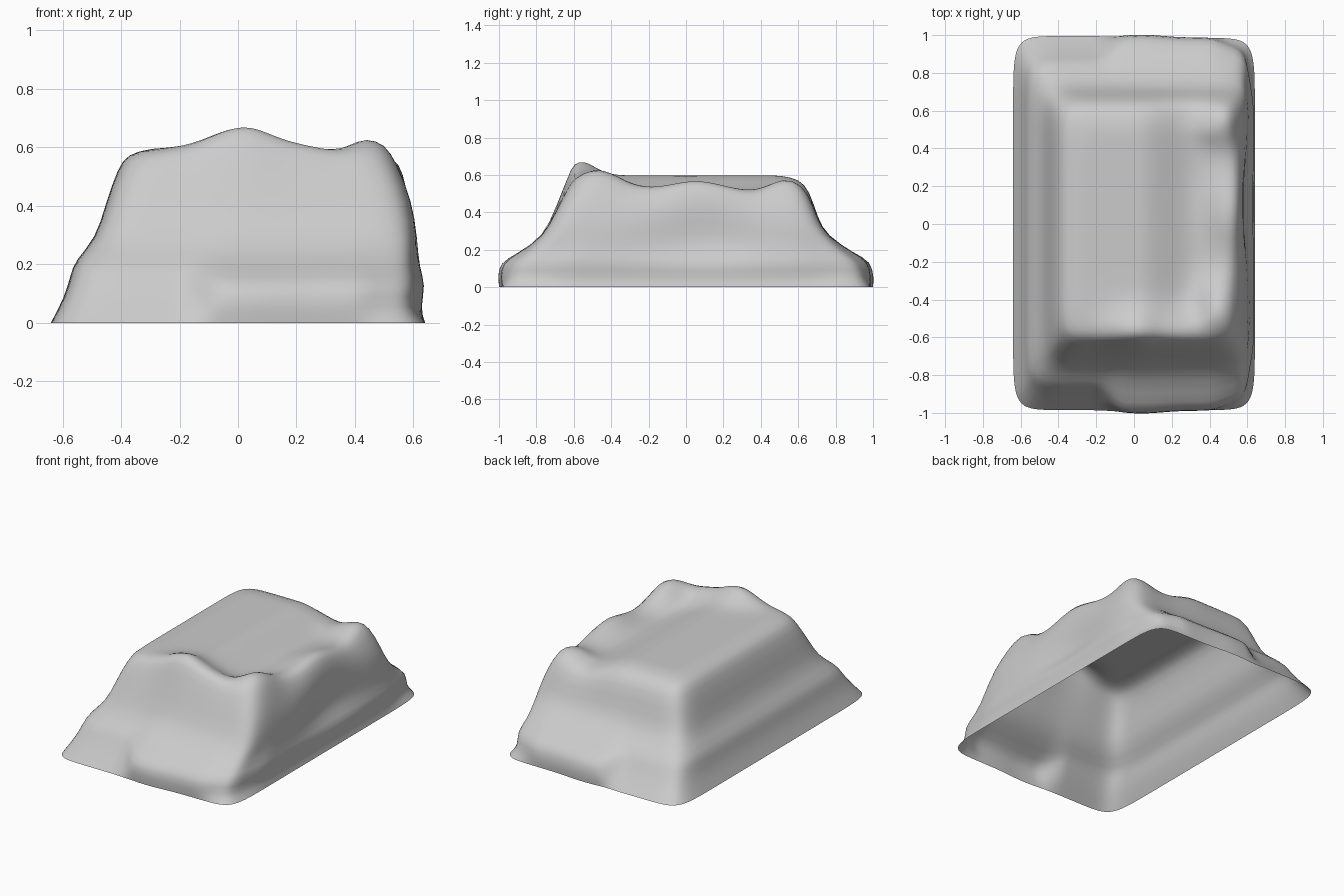
import bpy, bmesh, math

if "Cube" in bpy.data.objects:
    bpy.data.objects.remove(bpy.data.objects["Cube"])

# Wall profiles, bottom to top: (outward distance, height)
LEFT = [(.64, .0), (.592, .09), (.572, .165), (.558, .212), (.485, .29), (.455, .40), (.41, .535), (.375, .58), (.31, .595)]
RIGHT = [(.64, .0), (.622, .05), (.643, .13), (.62, .19), (.615, .29), (.595, .42), (.545, .53), (.505, .59), (.45, .60)]
FRONT_L = [(.985, .0), (.915, .09), (.868, .165), (.842, .205), (.76, .27), (.70, .40), (.63, .535), (.60, .585), (.54, .60)]
FRONT_R = [(.985, .0), (.99, .05), (.985, .13), (.90, .18), (.76, .27), (.70, .40), (.63, .535), (.60, .585), (.54, .60)]
BACK_L = [(.995, .0), (.92, .09), (.875, .165), (.85, .205), (.75, .28), (.705, .37), (.66, .52), (.605, .58), (.52, .597)]
BACK_R = [(.985, .0), (.99, .05), (.975, .14), (.90, .18), (.75, .28), (.705, .37), (.66, .52), (.605, .58), (.52, .597)]
SIDE = 28


def smooth(a, b, t):
    t = min(1, max(0, (t - a) / (b - a)))
    return t * t * (3 - 2 * t)


def mix(a, b, t):
    return a + (b - a) * t


def bump(x, y, cx, cy, rx, ry):
    return math.exp(-((x - cx) / rx) ** 2 - ((y - cy) / ry) ** 2)


# Crumpled top: flat on the left, sunken right with raised rim lumps
def top_height(x, y):
    h = .597 - .09 * smooth(.02, .35, x)
    h += .09 * bump(x, y, .01, -.60, .15, .13)
    h += .085 * bump(x, y, .27, -.60, .15, .13)
    h += .125 * bump(x, y, .47, -.47, .13, .17)
    h += .07 * bump(x, y, .53, .05, .14, .22)
    h += .09 * bump(x, y, .48, .55, .15, .12)
    h += .01 * bump(x, y, .53, -.25, .12, .12)
    return h


# Rounded square outline, spaced evenly along each side
def outline(n):
    pts = []
    for i in range(4 * SIDE):
        k, t = divmod(i, SIDE)
        a, b = 1, -1 + 2 * t / SIDE
        for _ in range(k):
            a, b = -b, a
        s = (abs(a) ** n + abs(b) ** n) ** (-1 / n)
        pts.append((a * s, b * s))
    return pts


def wall_point(u, v, i):
    s = smooth(-.36, -.14, u)
    fy, fz = (mix(FRONT_L[i][j], FRONT_R[i][j], s) for j in (0, 1))
    by, bz = (mix(BACK_L[i][j], BACK_R[i][j], s) for j in (0, 1))
    x = mix(-LEFT[i][0], RIGHT[i][0], (u + 1) / 2)
    y = mix(-fy, by, (v + 1) / 2)
    w = abs(u) ** 8 / (abs(u) ** 8 + abs(v) ** 8)
    z = mix(bz if v > 0 else fz, RIGHT[i][1] if u > 0 else LEFT[i][1], w)
    # slight bow of the front and back edges
    if i < 3 and abs(v) > .9:
        y += math.copysign(.015, v) * bump(x, 0, .04, 0, .15, 1)
    # flared foot at the right-hand corners
    if u > 0 and 0 < i < 4:
        f = 1 - .035 * smooth(.6, .87, abs(u * v))
        x, y = x * f, y * f
    # dent low on the right wall, slight bulge above it
    if u > .8:
        x += (0, 0, 0, -.035, -.045, -.01, .02, .03, .03)[i] * bump(0, y, 0, .1, 1, .3)
    h = top_height(x, y) if i > 6 else top_height(
        mix(-LEFT[7][0], RIGHT[7][0], (u + 1) / 2), mix(-FRONT_R[7][0], BACK_R[7][0], (v + 1) / 2))
    return x, y, z * (1 + (h / .6 - 1) * (z / .6) ** 3)


bm = bmesh.new()
rings = []
levels = len(LEFT)
for i in range(levels):
    rings.append([bm.verts.new(wall_point(u, v, i)) for u, v in outline(14 - i * .6)])

# Top surface: rings shrinking toward the centre
rim = [v.co.copy() for v in rings[-1]]
cx, cy = .07, 0
for k in range(1, 13):
    f = 1 - k / 12.5
    ring = []
    for c in rim:
        x, y = cx + (c.x - cx) * f, cy + (c.y - cy) * f
        ring.append(bm.verts.new((x, y, top_height(x, y))))
    rings.append(ring)

n = 4 * SIDE
for a, b in zip(rings, rings[1:]):
    for j in range(n):
        bm.faces.new((a[j], a[(j + 1) % n], b[(j + 1) % n], b[j]))
mid = bm.verts.new((cx, cy, top_height(cx, cy)))
for j in range(n):
    bm.faces.new((rings[-1][j], rings[-1][(j + 1) % n], mid))
for f in bm.faces:
    f.smooth = True

# Open-bottomed draped shell
mesh = bpy.data.meshes.new("draped_shell")
bm.to_mesh(mesh)
bm.free()
obj = bpy.data.objects.new("draped_shell", mesh)
bpy.context.collection.objects.link(obj)
sub = obj.modifiers.new("smooth", 'SUBSURF')
sub.levels = sub.render_levels = 1
